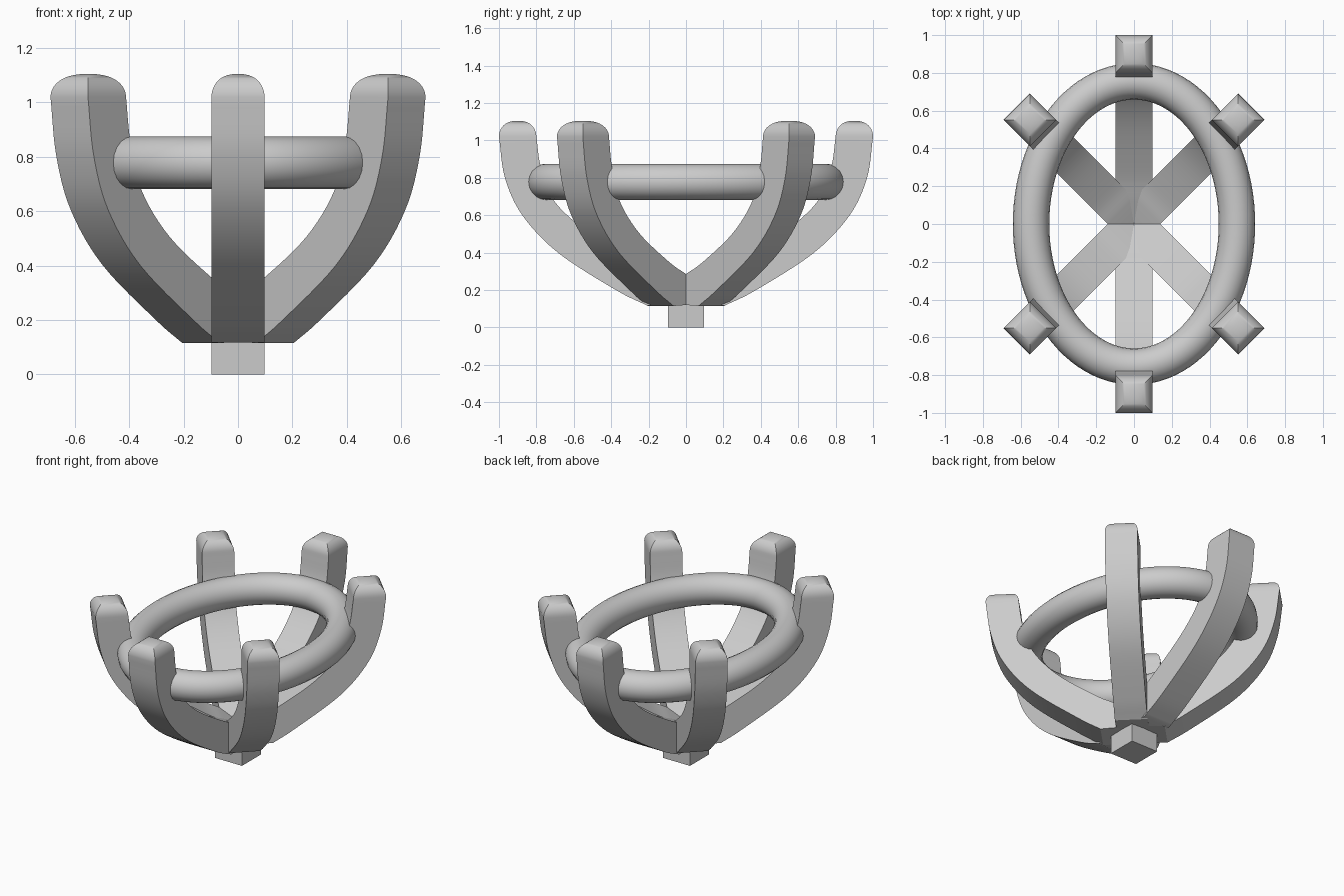
import bpy, bmesh, math
from mathutils import Vector, Matrix

if "Cube" in bpy.data.objects:
    bpy.data.objects.remove(bpy.data.objects["Cube"])

HALF = 0.0975  # half width of the square prong section


def catmull(pts, steps=6):
    """Smooth curve through the points (each point is outer r, z, inner r, z)."""
    pts = [Vector(p) for p in pts]
    ext = [2 * pts[0] - pts[1]] + pts + [2 * pts[-1] - pts[-2]]
    out = []
    for i in range(1, len(ext) - 2):
        a, b, c, d = ext[i - 1:i + 3]
        for s in range(steps):
            t = s / steps
            out.append(0.5 * (2 * b + (c - a) * t + (2 * a - 5 * b + 4 * c - d) * t * t
                              + (3 * b - a - 3 * c + d) * t ** 3))
    return out + [pts[-1]]


def finish(obj):
    bpy.ops.object.select_all(action='DESELECT')
    obj.select_set(True)
    bpy.context.view_layer.objects.active = obj
    bpy.ops.object.shade_smooth_by_angle(angle=math.radians(32))


def prong(name, root, pairs, angle):
    """Square bar lofted outward and upward, closed by a four-sided dome."""
    bm = bmesh.new()
    rings = []

    def ring(ro, zo, ri, zi, w):
        rings.append([bm.verts.new(p) for p in
                      ((ro, -w, zo), (ro, w, zo), (ri, w, zi), (ri, -w, zi))])

    ring(*root, HALF)
    for p in catmull(pairs):
        ring(*p, HALF)
    ro, zt, ri, _ = pairs[-1]
    mid, half = (ro + ri) / 2, (ro - ri) / 2
    for i in range(1, 11):
        t = math.pi / 2 * i / 10
        s = max(math.cos(t), 0.0001) ** 0.8
        z = zt + 0.085 * math.sin(t)
        ring(mid + half * s, z, mid - half * s, z, HALF * s)
    for a, b in zip(rings, rings[1:]):
        for k in range(4):
            n = (k + 1) % 4
            bm.faces.new((a[k], a[n], b[n], b[k]))
    bm.faces.new(rings[0][::-1])
    bm.faces.new(rings[-1])
    bmesh.ops.remove_doubles(bm, verts=rings[-1], dist=0.001)
    bmesh.ops.recalc_face_normals(bm, faces=bm.faces[:])
    bm.transform(Matrix.Rotation(math.radians(angle), 4, 'Z'))
    me = bpy.data.meshes.new(name)
    bm.to_mesh(me)
    bm.free()
    obj = bpy.data.objects.new(name, me)
    bpy.context.collection.objects.link(obj)
    finish(obj)


# four diagonal prongs
side = [(.192, .115, .10, .287), (.33, .20, .225, .35), (.605, .40, .452, .505),
        (.77, .60, .598, .675), (.847, .80, .656, .85), (.878, 1.02, .68, 1.02)]
for a in (45, 135, 225, 315):
    prong("side_prong", (0, .125, 0, .23), side, a)

# front and back prongs, reaching further out
end = [(.21, .118, .12, .287), (.375, .20, .275, .36), (.685, .40, .55, .53),
       (.875, .60, .715, .69), (.968, .80, .777, .86), (1.0, 1.02, .80, 1.02)]
for a in (90, 270):
    prong("end_prong", (0, .125, 0, .23), end, a)

# square foot under the hub
bpy.ops.mesh.primitive_cube_add(size=1, location=(0, 0, .08))
foot = bpy.context.object
foot.name = "foot"
foot.scale = (2 * HALF, 2 * HALF, .16)

# oval rail of round section
cu = bpy.data.curves.new("oval_rail", 'CURVE')
cu.dimensions = '3D'
cu.bevel_depth = .0965
cu.bevel_resolution = 8
sp = cu.splines.new('POLY')
N = 96
sp.points.add(N - 1)
for i, p in enumerate(sp.points):
    t = 2 * math.pi * i / N
    p.co = (.545 * math.cos(t), .755 * math.sin(t), .778, 1)
sp.use_cyclic_u = True
rail = bpy.data.objects.new("oval_rail", cu)
bpy.context.collection.objects.link(rail)
bpy.ops.object.select_all(action='DESELECT')
rail.select_set(True)
bpy.context.view_layer.objects.active = rail
bpy.ops.object.convert(target='MESH')
finish(bpy.context.object)
